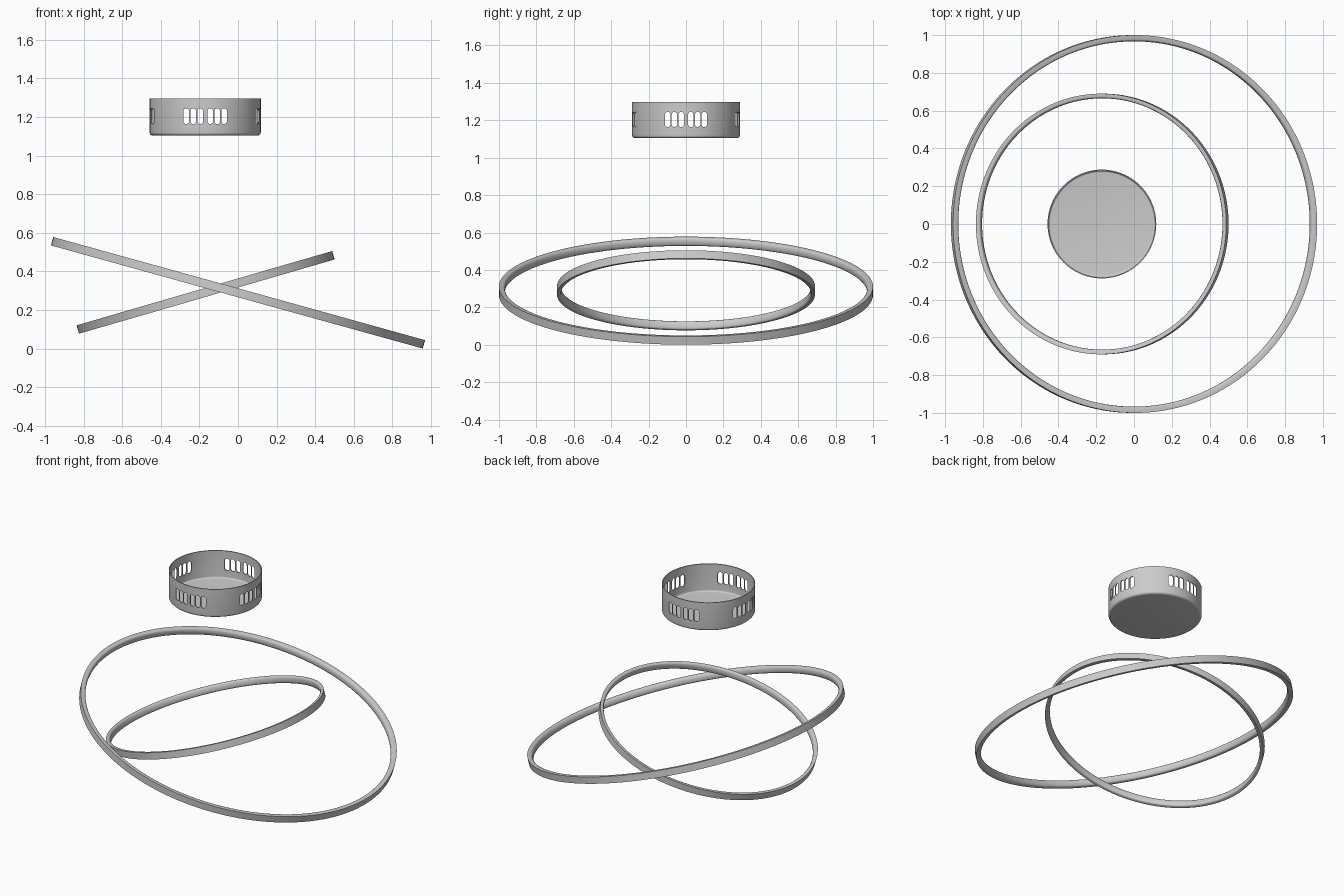
import bpy, bmesh, math

if "Cube" in bpy.data.objects:
    bpy.data.objects.remove(bpy.data.objects["Cube"])


def finish(name, bm, smooth=True):
    bmesh.ops.remove_doubles(bm, verts=bm.verts, dist=1e-5)
    bmesh.ops.recalc_face_normals(bm, faces=bm.faces)
    me = bpy.data.meshes.new(name)
    bm.to_mesh(me)
    bm.free()
    ob = bpy.data.objects.new(name, me)
    bpy.context.collection.objects.link(ob)
    return ob


def smooth(ob):
    bpy.ops.object.select_all(action='DESELECT')
    ob.select_set(True)
    bpy.context.view_layer.objects.active = ob
    bpy.ops.object.shade_smooth_by_angle(angle=math.radians(35))


def lathe(name, profile, n, closed):
    """Spin a (radius, z) profile around z."""
    bm = bmesh.new()
    vs = [bm.verts.new((r, 0, z)) for r, z in profile]
    edges = [bm.edges.new(p) for p in zip(vs, vs[1:])]
    if closed:
        edges.append(bm.edges.new((vs[-1], vs[0])))
    bmesh.ops.spin(bm, geom=vs + edges, cent=(0, 0, 0), axis=(0, 0, 1),
                   angle=2 * math.pi, steps=n, use_merge=True)
    return finish(name, bm)


def tilted_ring(name, radius, thick, height, loc, tilt):
    h, b = height / 2, thick * 0.3
    prof = [(radius, -h), (radius, h), (radius - thick + b, h)]
    # softly rounded light strip on the inner side
    for i in range(1, 8):
        a = math.pi * i / 8
        prof.append((radius - thick + b - b * math.sin(a), h * math.cos(a)))
    prof.append((radius - thick + b, -h))
    ob = lathe(name, prof, 160, True)
    ob.location = loc
    ob.rotation_euler = (0, math.radians(tilt), 0)
    smooth(ob)


# Two tilted light rings
tilted_ring("large_ring", 1.0, 0.033, 0.045, (0, 0, 0.289), 15.5)
tilted_ring("small_ring", 0.69, 0.025, 0.045, (-0.168, 0, 0.291), -16.2)

# Ceiling cup: open top, rounded bottom edge
R, H, T, F = 0.288, 0.193, 0.006, 0.016
arc = [math.radians(90 * i / 5) for i in range(6)]
outer = [(R - F + F * math.sin(a), F - F * math.cos(a)) for a in arc]
g = F - T
inner = [(R - F + g * math.sin(a), F - g * math.cos(a)) for a in reversed(arc)]
cup = lathe("ceiling_cup", [(0, 0)] + outer + [(R, H), (R - T, H)] + inner + [(0, T)], 96, False)


def slot_cutter(name, along_y):
    """Six upright rounded slots running right through the cup."""
    bm = bmesh.new()
    w, z0, z1 = 0.0148, 0.060 + 0.0148, 0.141 - 0.0148
    for s in (-0.098, -0.062, -0.026, 0.026, 0.062, 0.098):
        pts = []
        for c, start in ((z1, 0), (z0, math.pi)):
            for i in range(9):
                a = start + math.pi * i / 8
                pts.append((s + w * math.cos(a), c + w * math.sin(a)))
        f = bm.faces.new([bm.verts.new((u, -0.4, z) if along_y else (-0.4, u, z)) for u, z in pts])
        ext = bmesh.ops.extrude_face_region(bm, geom=[f])["geom"]
        d = (0, 0.8, 0) if along_y else (0.8, 0, 0)
        bmesh.ops.translate(bm, vec=d, verts=[v for v in ext if isinstance(v, bmesh.types.BMVert)])
    ob = finish(name, bm)
    ob.hide_render = True
    return ob


# Vent slots on all four sides
bpy.context.view_layer.objects.active = cup
for k, along_y in enumerate((True, False)):
    cutter = slot_cutter(f"slot_cutter_{k}", along_y)
    mod = cup.modifiers.new("slots", 'BOOLEAN')
    mod.operation, mod.solver, mod.object = 'DIFFERENCE', 'EXACT', cutter
    bpy.ops.object.modifier_apply(modifier=mod.name)
    bpy.data.objects.remove(cutter)
cup.location = (-0.17, 0, 1.104)
smooth(cup)
